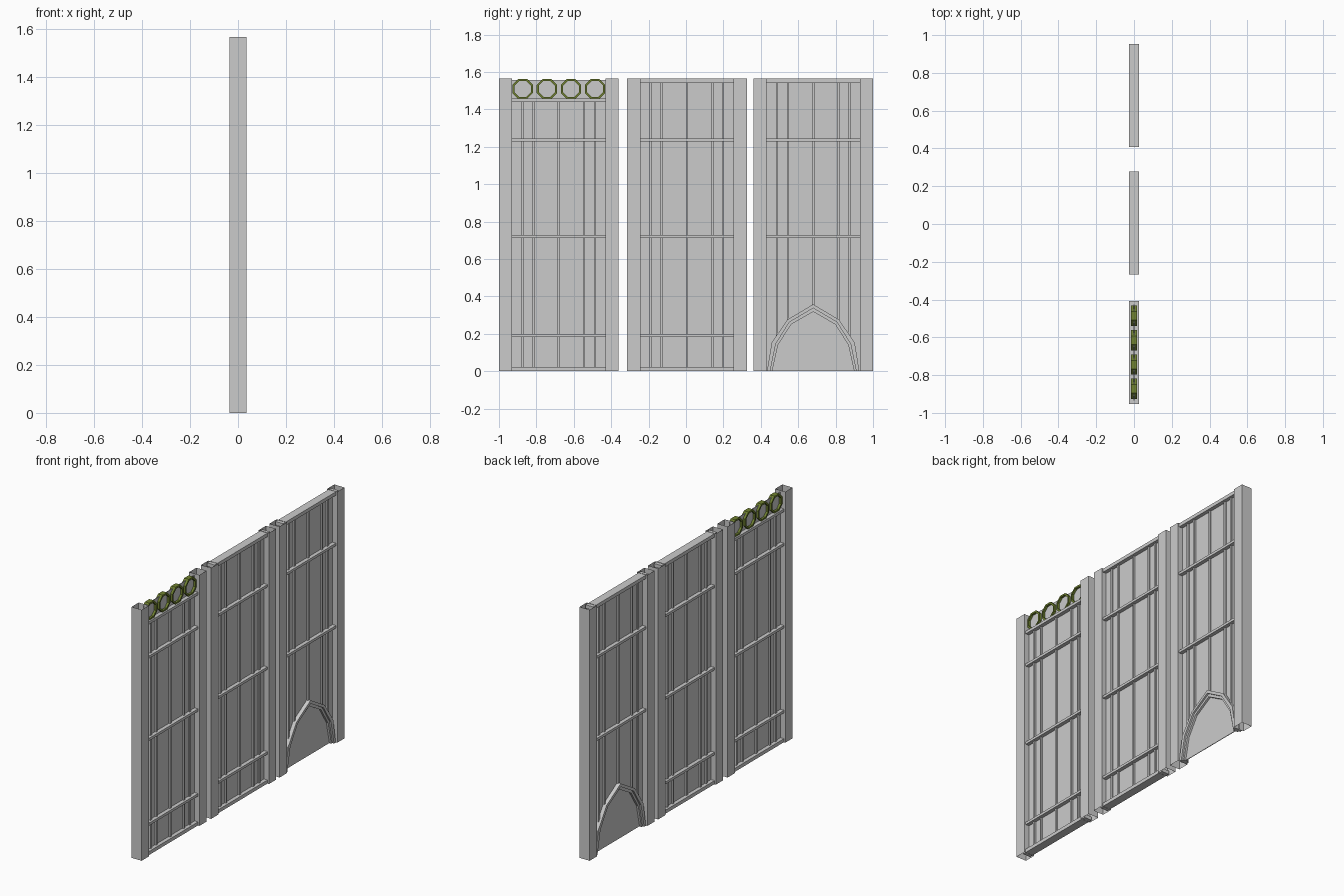
import bpy, bmesh, math

if "Cube" in bpy.data.objects:
    bpy.data.objects.remove(bpy.data.objects["Cube"], do_unlink=True)


def material(name, colour):
    m = bpy.data.materials.new(name)
    m.use_nodes = True
    m.diffuse_color = colour
    m.node_tree.nodes["Principled BSDF"].inputs["Base Color"].default_value = colour
    return m


GREY = material("light grey", (0.6, 0.6, 0.6, 1))
GREEN = material("olive green", (0.16, 0.22, 0.03, 1))


def finish(name, bm, mat):
    bmesh.ops.recalc_face_normals(bm, faces=bm.faces)
    mesh = bpy.data.meshes.new(name)
    bm.to_mesh(mesh)
    bm.free()
    mesh.materials.append(mat)
    ob = bpy.data.objects.new(name, mesh)
    bpy.context.collection.objects.link(ob)
    return ob


def box(name, depth, y0, y1, z0, z1, open_ends=False):
    """Box centred on x = 0; depth is its half thickness."""
    bm = bmesh.new()
    bmesh.ops.create_cube(bm, size=1)
    for v in bm.verts:
        v.co.x *= 2 * depth
        v.co.y = y0 if v.co.y < 0 else y1
        v.co.z = z0 if v.co.z < 0 else z1
    if open_ends:
        bm.normal_update()
        ends = [f for f in bm.faces if abs(f.normal.z) > 0.9]
        bmesh.ops.delete(bm, geom=ends, context="FACES_ONLY")
    return finish(name, bm, GREY)


def band(name, outer, inner, depth, mat, closed):
    """Solid strip between two matching outlines in the y-z plane."""
    bm = bmesh.new()
    loops = [[bm.verts.new((x, y, z)) for y, z in pts]
             for x, pts in ((depth, outer), (depth, inner), (-depth, inner), (-depth, outer))]
    n = len(outer)
    for i in range(n if closed else n - 1):
        j = (i + 1) % n
        for k in range(4):
            a, b = loops[k], loops[(k + 1) % 4]
            bm.faces.new((a[i], a[j], b[j], b[i]))
    if not closed:
        for i in (0, n - 1):
            bm.faces.new([loop[i] for loop in loops])
    return finish(name, bm, mat)


def octagon(cy, cz, apothem):
    r = apothem / math.cos(math.pi / 8)
    return [(cy + r * math.cos((i + 0.5) * math.pi / 4),
             cz + r * math.sin((i + 0.5) * math.pi / 4)) for i in range(8)]


def arch(cy, half):
    """Mirror half an arch outline, listed from foot to peak."""
    return [(cy - y, z) for y, z in half] + [(cy + y, z) for y, z in half[-2::-1]]


def height_on(half, y):
    """Height of the arch outline at a distance from its middle."""
    for (ya, za), (yb, zb) in zip(half, half[1:]):
        if yb <= y <= ya:
            return za + (zb - za) * (ya - y) / (ya - yb)
    return 0


TOP = 1.566
OUTER = [(0.247, 0), (0.222, 0.152), (0.139, 0.275), (0, 0.358)]
MIDDLE = [(0.23, 0), (0.2, 0.146), (0.127, 0.262), (0, 0.337)]
INNER = [(0.219, 0), (0.188, 0.14), (0.118, 0.25), (0, 0.318)]
BARS = (-0.193, -0.135, 0, 0.135, 0.193)


def panel(name, cy, rails, bar_top, arched=False):
    # Hollow side posts and the thin sheet between them
    for side, s in (("right", -1), ("left", 1)):
        box(f"{name}_{side}_post", 0.035, *sorted((cy + s * 0.249, cy + s * 0.32)),
            0, TOP, open_ends=True)
    box(f"{name}_sheet", 0.002, cy - 0.255, cy + 0.255, 0.001, TOP - 0.01)
    # Horizontal rails run into the posts
    for i, (z0, z1) in enumerate(rails):
        box(f"{name}_rail_{i + 1}", 0.026, cy - 0.273, cy + 0.273, z0, z1)
    # Slim upright bars
    for i, dy in enumerate(BARS):
        foot = height_on(MIDDLE, abs(dy)) if arched else 0.005
        box(f"{name}_bar_{i + 1}", 0.012, cy + dy - 0.006, cy + dy + 0.006, foot, bar_top)
    # Stepped arch frame
    if arched:
        band(f"{name}_arch_outer", arch(cy, OUTER), arch(cy, MIDDLE), 0.026, GREY, False)
        band(f"{name}_arch_inner", arch(cy, MIDDLE), arch(cy, INNER), 0.015, GREY, False)


MID = [(1.227, 1.243), (0.713, 0.729)]
LOW = [(0.184, 0.2), (0.001, 0.023)]
CAP = [(1.542, 1.564)]
panel("ring_panel", -0.68, [(1.44, 1.457)] + MID + LOW, 1.445)
panel("plain_panel", 0.005, CAP + MID + LOW, 1.545)
panel("arch_panel", 0.68, CAP + MID, 1.545, arched=True)

# Row of octagonal rings along the top of one panel
for i in range(4):
    cy = -0.873 + i * 0.129
    band(f"ring_{i + 1}", octagon(cy, 1.509, 0.054), octagon(cy, 1.509, 0.043),
         0.016, GREEN, True)
